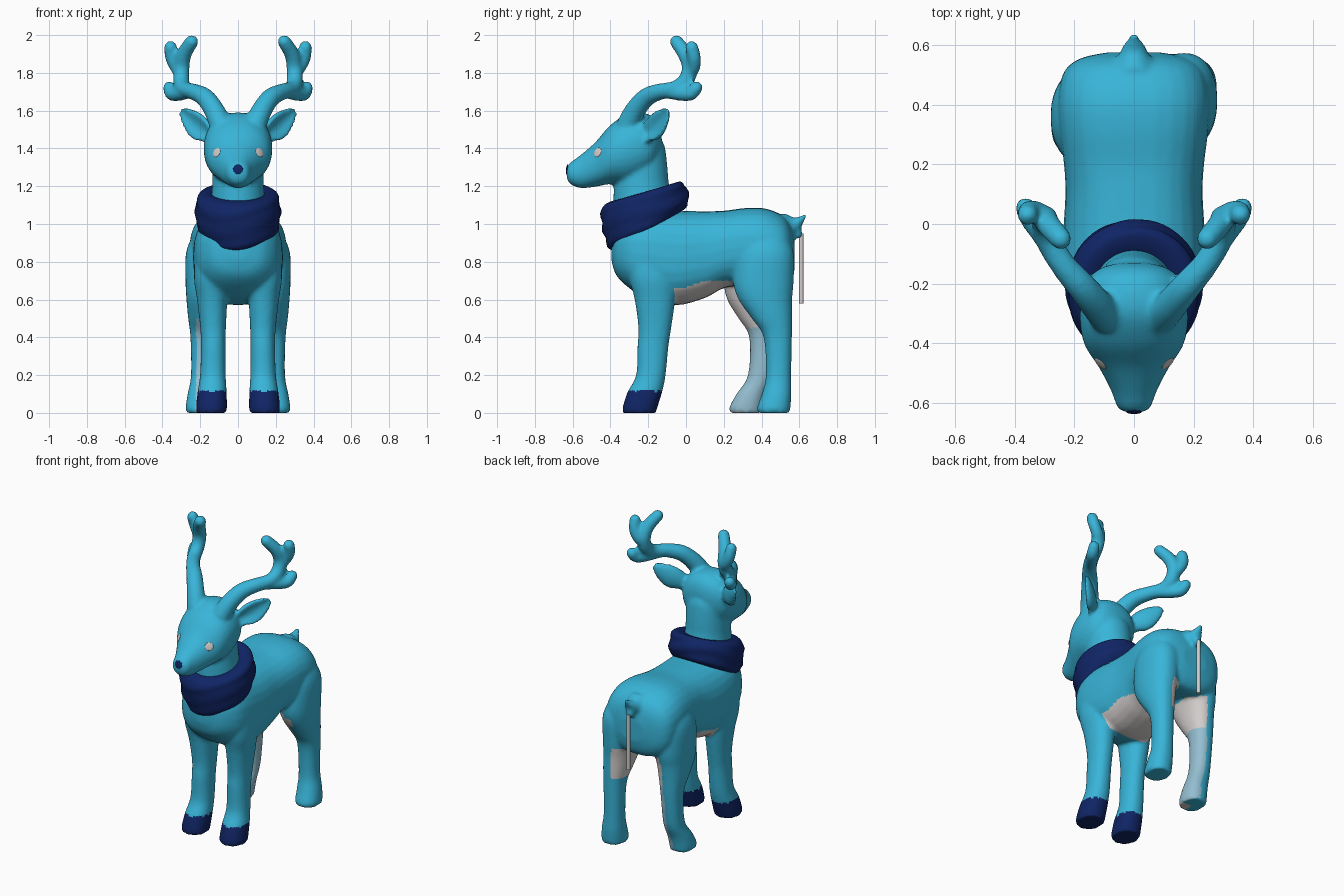
import bpy, bmesh, math
from mathutils import Vector

if "Cube" in bpy.data.objects:
    bpy.data.objects.remove(bpy.data.objects["Cube"])


def material(name, rgb):
    m = bpy.data.materials.new(name)
    m.diffuse_color = (*rgb, 1)
    m.use_nodes = True
    m.node_tree.nodes["Principled BSDF"].inputs["Base Color"].default_value = m.diffuse_color
    return m


BLUE = material("sky_blue", (0.04, 0.46, 0.69))
NAVY = material("navy", (0.005, 0.018, 0.13))
GREY = material("light_grey", (0.64, 0.61, 0.60))
MIST = material("blue_grey", (0.30, 0.52, 0.64))
X, Y, Z = Vector((1, 0, 0)), Vector((0, 1, 0)), Vector((0, 0, 1))


def make(name, bm, mat):
    bmesh.ops.recalc_face_normals(bm, faces=bm.faces[:])
    me = bpy.data.meshes.new(name)
    bm.to_mesh(me)
    bm.free()
    me.materials.append(mat)
    me.polygons.foreach_set("use_smooth", [True] * len(me.polygons))
    ob = bpy.data.objects.new(name, me)
    bpy.context.collection.objects.link(ob)
    return ob


def refine(st, n=4):
    """Spline through the stations."""
    out = []
    for i in range(len(st) - 1):
        a, b, c, d = (st[min(max(j, 0), len(st) - 1)] for j in (i - 1, i, i + 1, i + 2))
        for k in range(n):
            t = k / n
            out.append([q + 0.5 * t * (r - p + t * (2*p - 5*q + 4*r - s + t * (3*(q - r) + s - p)))
                        for p, q, r, s in zip(a, b, c, d)])
    return out + [list(st[-1])]


def loft(name, st, u=None, v=None, power=2.0, dent=0.0, seg=28):
    """Stations are (x, y, z, radius_u, radius_v); without u and v the rings follow the path."""
    st = refine(st)
    bm = bmesh.new()
    rings = []
    for i, (x, y, z, a, b) in enumerate(st):
        uu, vv = u, v
        if u is None:
            t = Vector(st[min(i + 1, len(st) - 1)][:3]) - Vector(st[max(i - 1, 0)][:3])
            uu = t.cross(Vector((0.75, -0.65, 0.1))).normalized()
            vv = t.cross(uu).normalized()
        ring = []
        for k in range(seg):
            ang = 2 * math.pi * k / seg
            c, s = math.cos(ang), math.sin(ang)
            cu = math.copysign(abs(c) ** (2 / power), c)
            sv = math.copysign(abs(s) ** (2 / power), s)
            if sv > 0:
                sv *= 1 - dent * (1 - c * c)
            ring.append(bm.verts.new(Vector((x, y, z)) + uu * a * cu + vv * b * sv))
        rings.append(ring)
    for p, q in zip(rings, rings[1:]):
        for k in range(seg):
            j = (k + 1) % seg
            bm.faces.new((p[k], p[j], q[j], q[k]))
    bm.faces.new(rings[0])
    bm.faces.new(rings[-1])
    return make(name, bm, BLUE)


def tube(name, pts, s):
    """Round tapered branch with a rounded tip."""
    st = [(s * x, y, z, r, r) for x, y, z, r in pts]
    end, prev = Vector(st[-1][:3]), Vector(st[-2][:3])
    d = (end - prev).normalized()
    r = st[-1][3]
    for f, g in ((0.5, 0.85), (0.85, 0.5), (1.0, 0.12)):
        st.append((*(end + d * r * f), r * g, r * g))
    return loft(name, st, seg=16)


parts = []
# trunk, given as y, z, half width, half height
trunk = [(-.395, .86, .05, .05), (-.37, .86, .14, .13), (-.30, .85, .205, .19),
         (-.20, .84, .232, .24), (-.05, .82, .238, .25), (.10, .838, .23, .23),
         (.20, .865, .235, .205), (.32, .88, .25, .205), (.42, .87, .255, .212),
         (.51, .845, .235, .2), (.555, .835, .18, .15), (.575, .83, .09, .07)]
parts.append(loft("body", [(0, *t) for t in trunk], X, Z, 2.5))
# neck
neck = [(-.2, .85, .2, .18), (-.2, 1.0, .18, .19), (-.22, 1.1, .15, .165), (-.235, 1.2, .137, .147),
        (-.235, 1.3, .135, .137), (-.23, 1.4, .13, .12), (-.23, 1.45, .1, .1)]
parts.append(loft("neck", [(0, *t) for t in neck], X, Y))
# head
head = [(-.632, 1.27, .025, .025), (-.615, 1.268, .055, .055), (-.56, 1.277, .076, .087),
        (-.48, 1.315, .118, .118), (-.40, 1.368, .168, .156), (-.30, 1.40, .182, .186),
        (-.20, 1.42, .165, .162), (-.15, 1.43, .115, .11), (-.13, 1.43, .05, .05)]
parts.append(loft("head", [(0, *t) for t in head], X, Z, 2.15))
# tail stub
parts.append(loft("tail_stub", [(0, .52, .99, .07, .07), (0, .57, .985, .05, .05),
                                (0, .605, 1.01, .032, .032), (0, .635, 1.045, .012, .012)], X, Z))
parts.append(loft("tail_root", [(0, .57, 1.0, .04, .035), (0, .59, .96, .03, .025),
                                (0, .60, .925, .018, .018)], X, Y))

front_leg = [(.14, -.2, .88, .08, .11), (.145, -.18, .72, .088, .12), (.137, -.165, .6, .08, .107),
             (.132, -.165, .45, .068, .087), (.131, -.175, .35, .065, .082), (.133, -.186, .2, .068, .078),
             (.137, -.218, .11, .077, .092), (.14, -.243, .03, .082, .092), (.14, -.247, 0, .08, .088)]
hind_leg = [(.14, .42, .96, .09, .1), (.165, .42, .85, .11, .15), (.17, .41, .7, .108, .16),
            (.177, .42, .6, .096, .142), (.182, .455, .5, .082, .107), (.185, .486, .4, .067, .075),
            (.187, .49, .2, .062, .067), (.195, .48, .1, .072, .078), (.2, .465, .03, .077, .088),
            (.2, .465, 0, .074, .084)]
# how far the left hind leg steps forward at each station
step = [.05, .06, .05, .06, .07, .076, .095, .135, .147, .147]
stem = [(.09, -.31, 1.52, .06), (.125, -.27, 1.6, .055), (.175, -.21, 1.67, .05), (.235, -.14, 1.7, .044),
        (.285, -.06, 1.715, .042), (.30, .0, 1.76, .043), (.298, .02, 1.83, .042),
        (.285, -.005, 1.90, .04), (.245, -.05, 1.965, .036)]
outer_tine = [(.295, .015, 1.79, .036), (.325, .04, 1.83, .036), (.35, .043, 1.88, .036), (.357, .03, 1.935, .035)]
low_tine = [(.26, -.10, 1.70, .036), (.31, -.03, 1.69, .038), (.35, .025, 1.69, .037), (.363, .055, 1.722, .034)]
ear_path = [(.11, -.25, 1.45, .035, .04), (.16, -.215, 1.477, .05, .042), (.215, -.165, 1.515, .072, .04),
            (.265, -.125, 1.56, .056, .03), (.30, -.10, 1.592, .026, .018), (.308, -.093, 1.6, .008, .008)]
for s, side in ((1, "right"), (-1, "left")):
    # legs
    parts.append(loft(side + "_front_leg", [(s * x, *r) for x, *r in front_leg], X, Y, 2.2))
    st = [(s * x, y - (d if s < 0 else 0), *r) for (x, y, *r), d in zip(hind_leg, step)]
    parts.append(loft(side + "_hind_leg", st, X, Y, 2.2))
    # antlers
    for nm, pts in (("stem", stem), ("outer_tine", outer_tine), ("low_tine", low_tine)):
        parts.append(tube(f"{side}_antler_{nm}", pts, s))
    # cupped ears
    parts.append(loft(side + "_ear", [(s * x, *r) for x, *r in ear_path],
                      Vector((-.41 * s, -.31, .86)).normalized(), Vector((.6 * s, -.8, 0)), dent=1.15))

# fuse the parts into one smooth skin
bpy.ops.object.select_all(action='DESELECT')
for ob in parts:
    ob.select_set(True)
deer = parts[0]
bpy.context.view_layer.objects.active = deer
bpy.ops.object.join()
deer.name = "deer_body"
rm = deer.modifiers.new("fuse", 'REMESH')
rm.mode = 'VOXEL'
rm.voxel_size = 0.0115
rm.use_smooth_shade = True
sm = deer.modifiers.new("soften", 'SMOOTH')
sm.factor = 0.5
sm.iterations = 5
for m in ("fuse", "soften"):
    bpy.ops.object.modifier_apply(modifier=m)

# colour zones
me = deer.data
me.materials.clear()
for m in (BLUE, NAVY, GREY, MIST):
    me.materials.append(m)
for p in me.polygons:
    x, y, z = p.center
    n = p.normal
    inward = n.x * (1 if x > 0 else -1) < -0.15
    i = 0
    if z < 0.115 and y < 0:                                    # front hooves
        i = 1
    elif -.06 < y < .3 and abs(x) < .2 and z < .7 and n.z < -.35:  # belly
        i = 2
    elif y > .18 and z < .66 and inward:                       # inner hind legs
        i = 2 if z > .45 else (3 if x < 0 else 0)
    elif y > .18 and x < 0 and z < .5 and n.y < -.6 and x > -.22:
        i = 3
    p.material_index = i


def patch(name, near, r, mat):
    """Thin disc lying on the skin."""
    ok, co, no, _ = deer.closest_point_on_mesh(Vector(near))
    bm = bmesh.new()
    bmesh.ops.create_uvsphere(bm, u_segments=20, v_segments=10, radius=r)
    ob = make(name, bm, mat)
    ob.scale = (1, 1, 0.2)
    ob.location = co
    ob.rotation_mode = 'QUATERNION'
    ob.rotation_quaternion = no.to_track_quat('Z', 'Y')


# eyes and nose
for s, side in ((1, "right"), (-1, "left")):
    patch(side + "_eye", (s * .125, -.48, 1.385), .026, GREY)
patch("nose", (0, -.66, 1.295), .026, NAVY)

# folded scarf around the neck
bm = bmesh.new()
N, M = 56, 28
grid = []
for i in range(N):
    a = 2 * math.pi * i / N
    row = []
    for k in range(M):
        b = 2 * math.pi * k / M
        c, s = math.cos(b), math.sin(b)
        h = (0.1 - 0.025 * math.sin(a)) * math.copysign(abs(s) ** 0.75, s)
        rad = 0.165 + 0.06 * math.copysign(abs(c) ** 0.65, c)
        rad += 0.006 * math.cos(70 * h + 2 * math.sin(2 * a)) * max(c, 0)
        y = rad * math.sin(a)
        row.append(bm.verts.new((rad * math.cos(a), -0.215 + y - 0.22 * h, 1.065 + 0.45 * y + h)))
    grid.append(row)
for i in range(N):
    for k in range(M):
        p, q, l = grid[i], grid[(i + 1) % N], (k + 1) % M
        bm.faces.new((p[k], q[k], q[l], p[l]))
make("scarf", bm, NAVY)

# hanging tail rod
bm = bmesh.new()
bmesh.ops.create_cone(bm, cap_ends=True, segments=16, radius1=.012, radius2=.012, depth=.37)
rod = make("tail_rod", bm, GREY)
rod.location = (0, .61, .765)
bpy.ops.object.select_all(action='DESELECT')
rod.select_set(True)
bpy.context.view_layer.objects.active = rod
bpy.ops.object.shade_smooth_by_angle()
